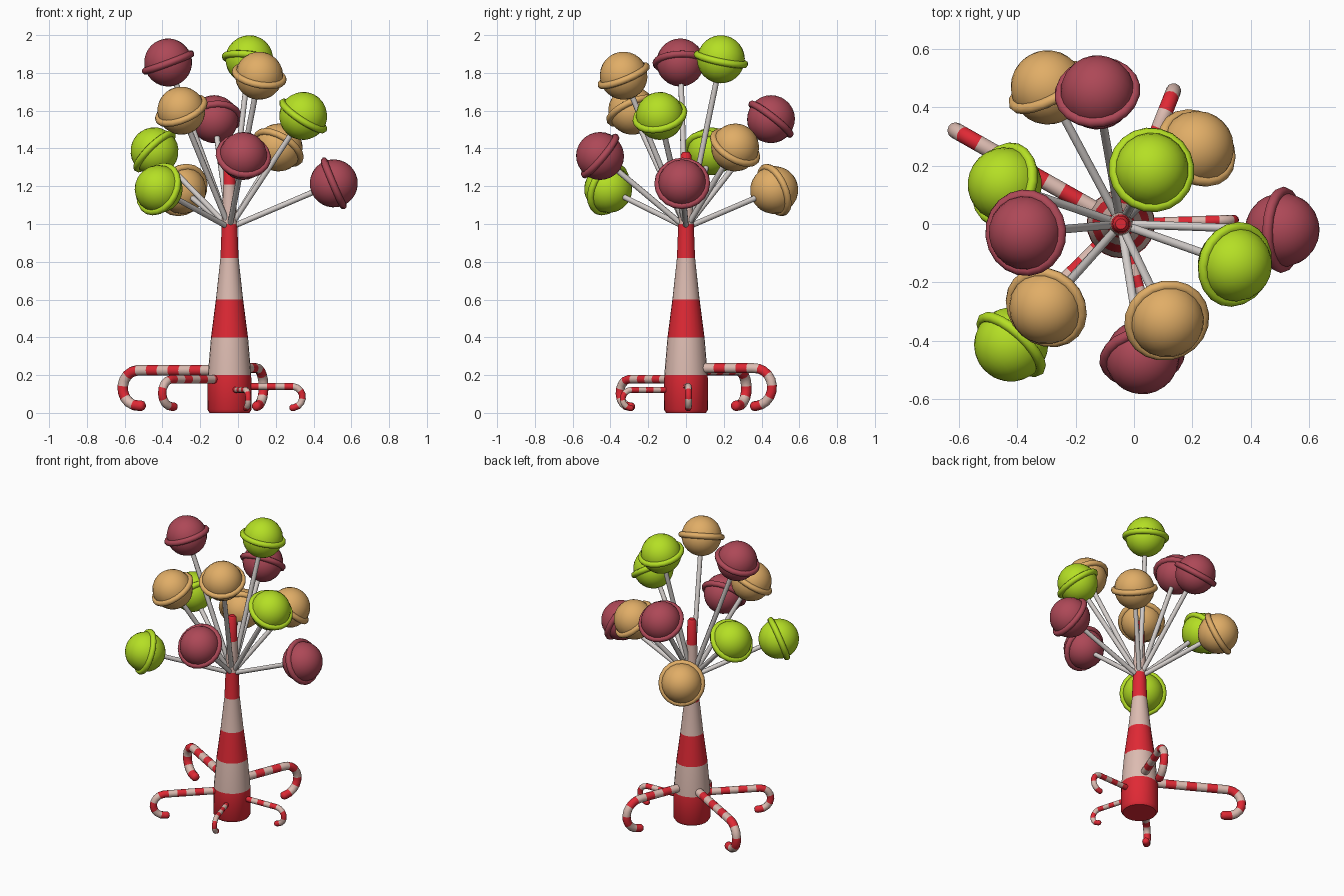
import bpy, bmesh, math
from mathutils import Vector, Matrix

if "Cube" in bpy.data.objects:
    bpy.data.objects.remove(bpy.data.objects["Cube"])

AXIS = Vector((-0.045, 0.0, 0.0))   # trunk centre line


def material(name, rgb):
    m = bpy.data.materials.new(name)
    m.diffuse_color = (*rgb, 1)
    m.use_nodes = True
    m.node_tree.nodes["Principled BSDF"].inputs["Base Color"].default_value = m.diffuse_color
    return m


RED = material("candy_red", (0.74, 0.022, 0.035))
CREAM = material("cream", (0.72, 0.50, 0.44))
STICK = material("stick_grey", (0.66, 0.62, 0.60))
BALL = {"lime": material("lime", (0.46, 0.74, 0.018)),
        "caramel": material("caramel", (0.75, 0.42, 0.135)),
        "berry": material("berry", (0.42, 0.065, 0.095))}


def finish(name, bm, mats, angle=50):
    bmesh.ops.recalc_face_normals(bm, faces=bm.faces)
    me = bpy.data.meshes.new(name)
    bm.to_mesh(me)
    bm.free()
    for m in mats:
        me.materials.append(m)
    ob = bpy.data.objects.new(name, me)
    bpy.context.collection.objects.link(ob)
    bpy.ops.object.select_all(action='DESELECT')
    ob.select_set(True)
    bpy.context.view_layer.objects.active = ob
    bpy.ops.object.shade_smooth_by_angle(angle=math.radians(angle))
    return ob


def skin(bm, rings, stripes, closed=False):
    """Join rings of points with quads; stripes[i] colours band i."""
    vs = [[bm.verts.new(p) for p in r] for r in rings]
    n = len(vs[0])
    pairs = list(zip(vs, vs[1:] + vs[:1])) if closed else list(zip(vs, vs[1:]))
    for i, (a, b) in enumerate(pairs):
        for k in range(n):
            f = bm.faces.new((a[k], a[(k + 1) % n], b[(k + 1) % n], b[k]))
            f.material_index = stripes[i]
    if not closed:
        bm.faces.new(vs[0]).material_index = stripes[0]
        bm.faces.new(vs[-1]).material_index = stripes[-1]


def circle(r, n):
    return [(r * math.cos(2 * math.pi * k / n), r * math.sin(2 * math.pi * k / n))
            for k in range(n)]


# striped trunk: (radius, height, colour of the band above)
profile = [(0.105, 0.0, 0), (0.117, 0.018, 0), (0.115, 0.2, 1), (0.098, 0.4, 0),
           (0.072, 0.6, 1), (0.048, 0.82, 0), (0.041, 1.0, 1), (0.033, 1.21, 0),
           (0.028, 1.365, 0), (0.018, 1.38, 0)]
bm = bmesh.new()
skin(bm, [[AXIS + Vector((x, y, z)) for x, y in circle(r, 24)] for r, z, _ in profile],
     [c for _, _, c in profile[:-1]])
finish("trunk", bm, [RED, CREAM])


# candy cane roots: straight run, half-circle hook down, short end
def cane(name, heading, reach, height, r, tip_z, tail, stripe):
    R = (height - tip_z) / 2
    straight = reach - R
    arc = math.pi * R
    total = straight + arc + tail

    def at(s):
        if s <= straight:
            return s, height, 0.0
        if s <= straight + arc:
            a = (s - straight) / R
            return straight + R * math.sin(a), height - R + R * math.cos(a), -a
        return straight - (s - straight - arc), tip_z, -math.pi

    # samples measured back from the tip so the end is always red
    stations = [(0.0, 0.5), (r * 0.3, 0.86), (r * 0.75, 1.0)]
    half = stripe / 2
    k = 1
    while k * half < total - 0.05:
        if k * half > r * 0.8:
            stations.append((k * half, 1.0))
        k += 1
    rings, cols = [], []
    d = Vector((math.cos(heading), math.sin(heading), 0))
    side = Vector((-d.y, d.x, 0))
    for t, sc in stations:
        u, z, a = at(total - t)
        normal = -math.sin(a) * d + Vector((0, 0, math.cos(a)))
        c = AXIS + d * u + Vector((0, 0, z))
        rings.append([c + side * p * sc + normal * q * sc for p, q in circle(r, 12)])
    for (t0, _), (t1, _) in zip(stations, stations[1:]):
        cols.append(int((t0 + t1) / 2 / stripe) % 2)
    bm = bmesh.new()
    skin(bm, rings, cols)
    finish(name, bm, [RED, CREAM])


# heading, reach, height, tube radius, tip height, tail, stripe length
canes = [(150.5, 0.65, 0.225, 0.028, 0.038, 0.04, 0.066),
         (68.4, 0.49, 0.237, 0.026, 0.036, 0.02, 0.062),
         (2.0, 0.387, 0.14, 0.018, 0.027, 0.012, 0.046),
         (224.5, 0.50, 0.178, 0.023, 0.033, 0.03, 0.056),
         (-73.5, 0.35, 0.122, 0.016, 0.025, 0.01, 0.040)]
for i, (h, *rest) in enumerate(canes):
    cane(f"cane_root_{i + 1}", math.radians(h), *rest)


# lollipops: stick, ball and rim band square to the stick
def lollipop(i, colour, pos):
    base = AXIS + Vector((0, 0, 0.98))
    tip = Vector(pos)
    rot = (tip - base).to_track_quat('Z', 'Y').to_matrix().to_4x4()
    length = (tip - base).length

    bm = bmesh.new()
    bmesh.ops.create_cone(bm, cap_ends=True, segments=10, radius1=0.015, radius2=0.015,
                          depth=length,
                          matrix=Matrix.Translation((base + tip) / 2) @ rot)
    finish(f"lollipop_stick_{i}", bm, [STICK])

    bm = bmesh.new()
    place = Matrix.Translation(tip) @ rot
    bmesh.ops.create_uvsphere(bm, u_segments=20, v_segments=14, radius=0.127, matrix=place)
    rim = []
    for x, y in circle(1, 20):
        rim.append([place @ Vector((x * (0.129 + p), y * (0.129 + p), q))
                    for p, q in circle(0.019, 8)])
    skin(bm, rim, [0] * 20, closed=True)
    finish(f"lollipop_{i}", bm, [BALL[colour]])


lollies = [("lime", (0.06, 0.185, 1.872)), ("berry", (-0.125, 0.45, 1.555)),
           ("caramel", (-0.295, 0.467, 1.18)), ("caramel", (0.215, 0.26, 1.405)),
           ("lime", (-0.442, 0.135, 1.385)), ("berry", (-0.37, -0.03, 1.855)),
           ("caramel", (-0.30, -0.285, 1.60)), ("lime", (-0.42, -0.412, 1.185)),
           ("berry", (0.028, -0.455, 1.36)), ("caramel", (0.112, -0.33, 1.785)),
           ("lime", (0.345, -0.138, 1.572)), ("berry", (0.507, -0.02, 1.215))]
for i, (colour, pos) in enumerate(lollies):
    lollipop(i + 1, colour, pos)
